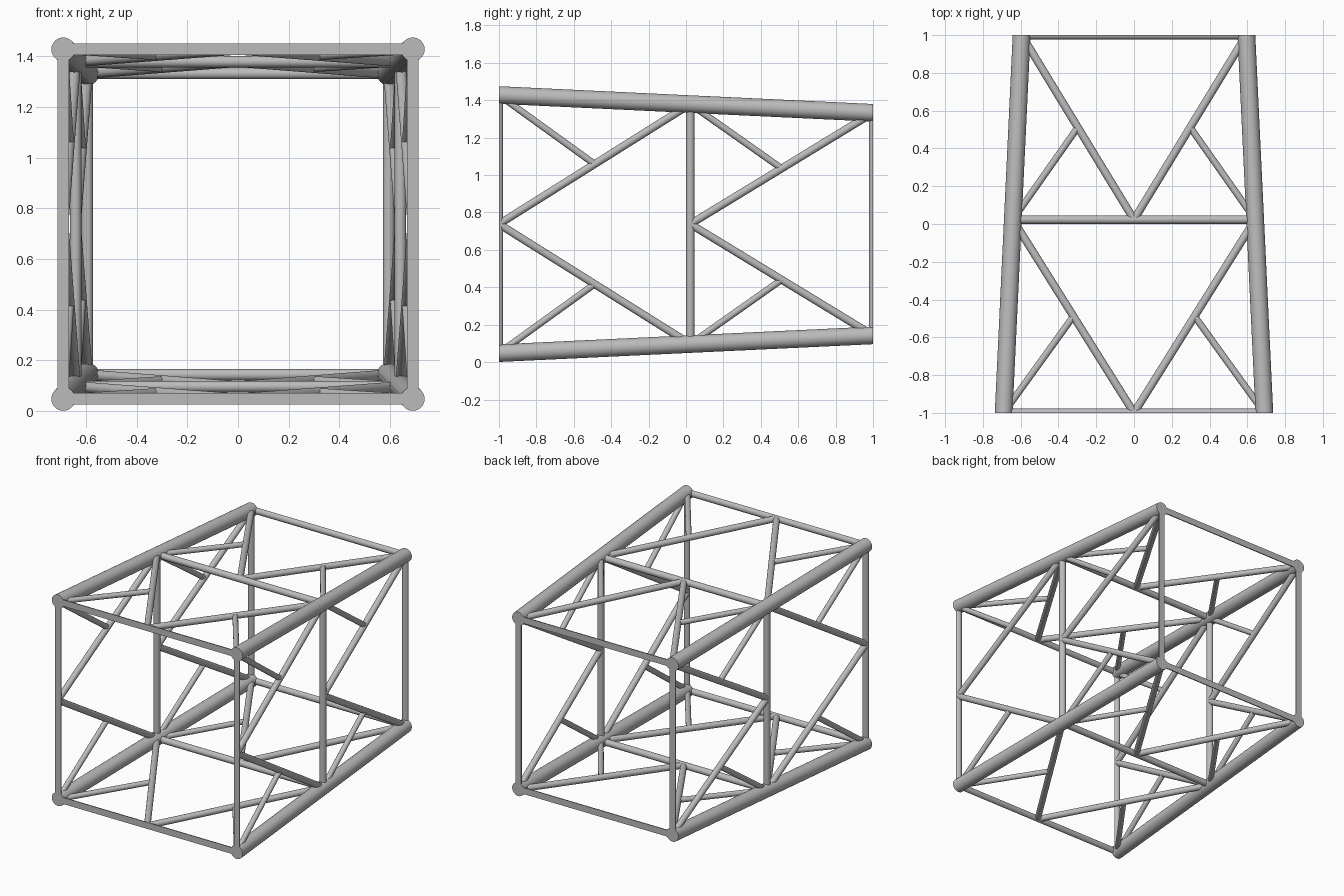
import bpy, bmesh, math
from mathutils import Vector, Matrix

cube = bpy.data.objects.get("Cube")
if cube:
    bpy.data.objects.remove(cube, do_unlink=True)

steel = bpy.data.materials.new("grey steel")
steel.use_nodes = True
GREY = (0.5, 0.5, 0.5, 1)
steel.diffuse_color = GREY
steel.node_tree.nodes["Principled BSDF"].inputs["Base Color"].default_value = GREY

MID_Z = 0.738      # height of the long axis
FRONT, MIDDLE, BACK = -1.0, 0.023, 1.0
LEG_R, BAR_R, BRACE_R, SUB_R = 0.047, 0.0225, 0.021, 0.018


def half(y):
    """Half width of the tapering frame at depth y."""
    return 0.6425 - 0.0475 * y


def tube(name, a, b, radius, turn):
    """Round member from a to b, turned about the long axis, cut flush at both ends of the frame."""
    a, b = Vector(a), Vector(b)
    d = b - a
    place = Matrix.Translation((a + b) / 2) @ d.to_track_quat('Z', 'Y').to_matrix().to_4x4()
    turned = Matrix.Translation((0, 0, MID_Z)) @ Matrix.Rotation(turn, 4, 'Y')
    bm = bmesh.new()
    bmesh.ops.create_cone(bm, cap_ends=True, segments=24, radius1=radius, radius2=radius,
                          depth=d.length, matrix=turned @ place)
    for side in (-1, 1):
        cut = bmesh.ops.bisect_plane(bm, geom=bm.verts[:] + bm.edges[:] + bm.faces[:],
                                     plane_co=(0, side, 0), plane_no=(0, side, 0), clear_outer=True)
        edges = [e for e in cut["geom_cut"] if isinstance(e, bmesh.types.BMEdge) and e.is_boundary]
        if edges:
            bmesh.ops.holes_fill(bm, edges=edges, sides=0)
    bmesh.ops.recalc_face_normals(bm, faces=bm.faces[:])
    mesh = bpy.data.meshes.new(name)
    bm.to_mesh(mesh)
    bm.free()
    mesh.materials.append(steel)
    obj = bpy.data.objects.new(name, mesh)
    bpy.context.collection.objects.link(obj)
    bpy.ops.object.select_all(action='DESELECT')
    obj.select_set(True)
    bpy.context.view_layer.objects.active = obj
    bpy.ops.object.shade_smooth_by_angle(angle=math.radians(40))


def corner(side, y):
    return Vector((side * half(y), y, half(y)))


# Each face of the frame is the top face turned by a quarter
for i, face in enumerate(("top", "right", "bottom", "left")):
    turn = -i * math.pi / 2
    # Main leg at one corner
    tube(face + "_leg", corner(1, -1.1), corner(1, 1.1), LEG_R, turn)
    # Cross bars
    for label, y in (("front", FRONT), ("middle", MIDDLE), ("back", BACK)):
        tube(f"{face}_{label}_bar", corner(-1, y), corner(1, y), BAR_R, turn)
    # Diagonal braces with their short struts
    for label, y0, y1 in (("front", FRONT, MIDDLE), ("back", MIDDLE, BACK)):
        centre = Vector((0, y0, half(y0)))
        for s in (-1, 1):
            end = corner(s, y1)
            tube(f"{face}_{label}_brace", centre, end, BRACE_R, turn)
            tube(f"{face}_{label}_strut", (centre + end) / 2, corner(s, y0), SUB_R, turn)
